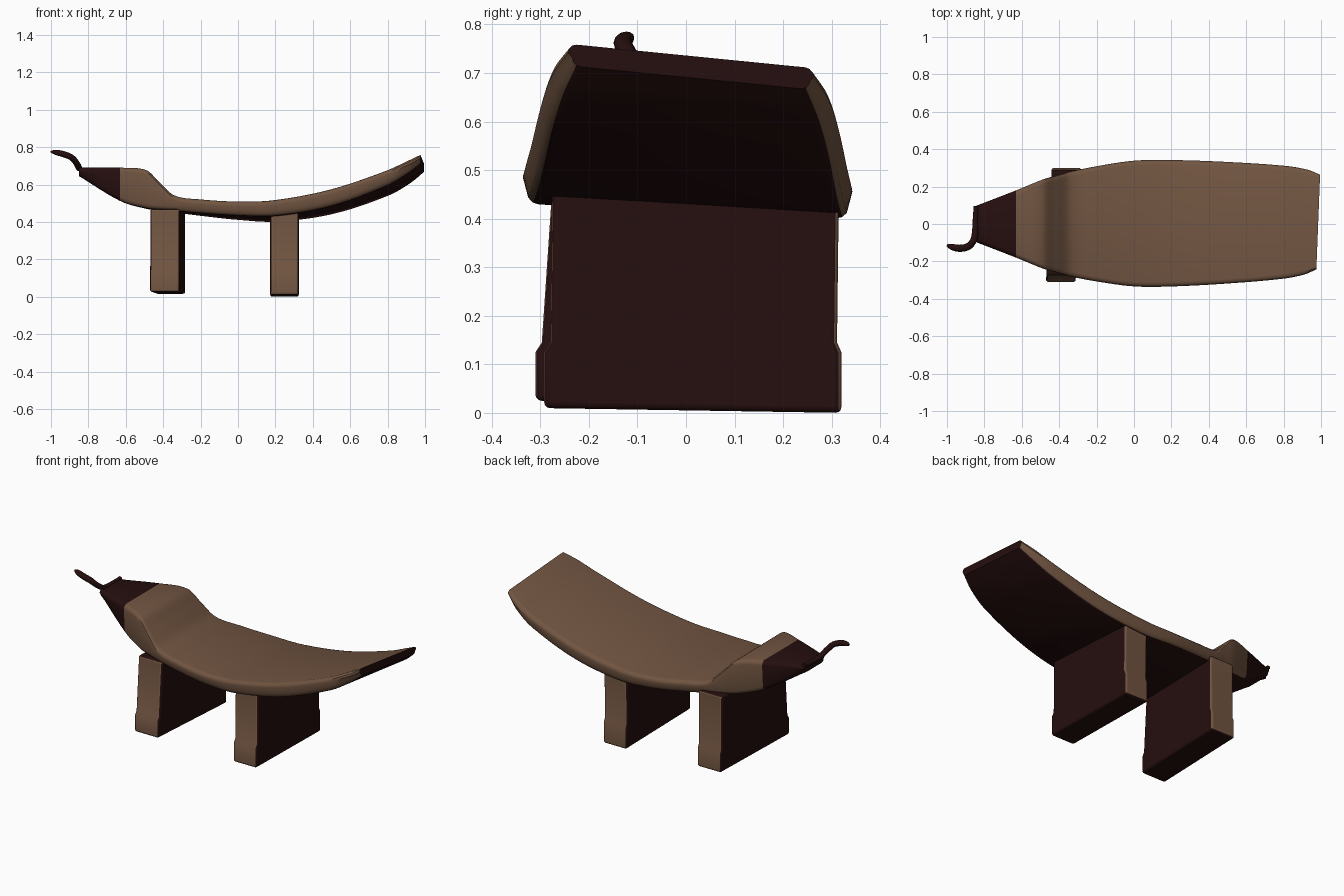
import bpy, bmesh, math
from mathutils import Vector

if "Cube" in bpy.data.objects:
    bpy.data.objects.remove(bpy.data.objects["Cube"])

def material(name, rgb):
    m = bpy.data.materials.new(name)
    m.diffuse_color = (*rgb, 1)
    m.use_nodes = True
    m.node_tree.nodes["Principled BSDF"].inputs["Base Color"].default_value = m.diffuse_color
    return m

BROWN = material("warm brown wood", (0.165, 0.09, 0.053))
DARK = material("dark maroon wood", (0.019, 0.0045, 0.0045))

def finish(name, bm, angle=35):
    bmesh.ops.recalc_face_normals(bm, faces=bm.faces)
    me = bpy.data.meshes.new(name)
    bm.to_mesh(me)
    bm.free()
    me.materials.append(BROWN)
    me.materials.append(DARK)
    ob = bpy.data.objects.new(name, me)
    bpy.context.collection.objects.link(ob)
    bpy.ops.object.select_all(action='DESELECT')
    ob.select_set(True)
    bpy.context.view_layer.objects.active = ob
    bpy.ops.object.shade_smooth_by_angle(angle=math.radians(angle))
    return ob

def smooth_rows(rows, n):
    """Hermite interpolation of rows, using their first value as parameter."""
    rows = [Vector(r) for r in rows]
    def slope(i):
        a, b = rows[max(i - 1, 0)], rows[min(i + 1, len(rows) - 1)]
        return (b - a) / (b[0] - a[0])
    out = []
    for i in range(len(rows) - 1):
        a, b = rows[i], rows[i + 1]
        d = b[0] - a[0]
        for k in range(n):
            t = k / n
            out.append(a * (2*t**3 - 3*t*t + 1) + slope(i) * d * (t**3 - 2*t*t + t)
                       + b * (3*t*t - 2*t**3) + slope(i + 1) * d * (t**3 - t*t))
    return out + [rows[-1]]

# Seat: lofted along x; rows are x, near top edge, far bottom edge, half width
stations = [(-0.85, .69, .645, .095), (-0.63, .69, .512, .18), (-0.49, .677, .47, .237),
            (-0.42, .612, .46, .258), (-0.34, .542, .45, .28), (-0.2, .521, .432, .308),
            (0, .51, .41, .336), (0.2, .518, .40, .338), (0.5, .575, .44, .325),
            (0.8, .675, .54, .302), (0.92, .73, .61, .28), (0.985, .76, .665, .253)]
bm = bmesh.new()
rings = []
for x, top, bot, hw in smooth_rows(stations, 6):
    twist = 0.1 * max(0, x + 0.6) / 1.6
    top, bot = top - twist * hw, bot + twist * hw
    r = min(0.025, 0.4 * (top - bot))
    ring = []
    for c, (sy, sz) in enumerate([(1, 1), (1, -1), (-1, -1), (-1, 1)]):
        for k in range(4):
            a = math.radians(90 - 90 * c - 30 * k)
            y = sy * (hw - r - (0.008 if sz < 0 else 0)) + r * math.cos(a)
            z = (top - r if sz > 0 else bot + r) + r * math.sin(a)
            ring.append(bm.verts.new((x + 0.04 * y * max(0, x), y + 0.008 * max(0, x + .3), z - twist * y)))
    rings.append(ring)
for a, b in zip(rings, rings[1:]):
    for j in range(16):
        k = (j + 1) % 16
        f = bm.faces.new((a[j], a[k], b[k], b[j]))
        head = f.calc_center_median().x < -0.63
        f.material_index = int(head or 6 <= j <= 8)
for ring in (rings[0], rings[-1]):
    bm.faces.new(ring).material_index = 1
finish("curved_seat", bm)

# Legs: slabs with a slightly wider foot, brown on the narrow ends
def leg(name, x0, x1, skew, lift, foot, top):
    bm = bmesh.new()
    rings = []
    for z, (ya, yb) in [(lift, foot), (0.125, foot), (0.145, (foot[0] + .013, foot[1] - .009)), (0.47, top)]:
        rings.append([bm.verts.new((x + skew * (y + .3), y, z - (0.016 * (y + .3) if z == lift else 0)))
                      for x, y in ((x0, ya), (x1, ya), (x1, yb), (x0, yb))])
    for a, b in zip(rings, rings[1:]):
        for j in range(4):
            k = (j + 1) % 4
            bm.faces.new((a[j], a[k], b[k], b[j])).material_index = j % 2
    for ring in (rings[0], rings[-1]):
        bm.faces.new(ring).material_index = 1
    ob = finish(name, bm)
    bev = ob.modifiers.new("soft edges", 'BEVEL')
    bev.width, bev.segments, bev.limit_method = 0.012, 3, 'ANGLE'
    bev.angle_limit = math.radians(50)

leg("head_end_leg", -0.47, -0.312, 0.05, 0.025, (-.31, .30), (-.275, .29))
leg("tail_end_leg", 0.172, 0.325, 0.0, 0.01, (-.292, .32), (-.275, .315))

# Curled tip: flattened tube lying on the head end and sweeping outwards
path = [(0, -.845, .095, .69, .012), (1, -.848, .03, .685, .014), (2, -.85, -.05, .687, .017),
        (3, -.862, -.095, .712, .018), (4, -.89, -.122, .745, .019),
        (5, -.935, -.13, .763, .019), (6, -.975, -.122, .772, .016), (7, -1.0, -.113, .775, .006)]
pts = smooth_rows(path, 4)
bm = bmesh.new()
rings = []
for i, p in enumerate(pts):
    c = Vector(p[1:4])
    t = (Vector(pts[min(i + 1, len(pts) - 1)][1:4]) - Vector(pts[max(i - 1, 0)][1:4])).normalized()
    side = t.cross(Vector((0, 0, 1))).normalized()
    up = side.cross(t)
    rings.append([bm.verts.new(c + p[4] * (math.cos(a) * side + 0.85 * math.sin(a) * up))
                  for a in (j * math.tau / 12 for j in range(12))])
for a, b in zip(rings, rings[1:]):
    for j in range(12):
        bm.faces.new((a[j], a[(j + 1) % 12], b[(j + 1) % 12], b[j]))
bm.faces.new(rings[0])
bm.faces.new(rings[-1])
for f in bm.faces:
    f.material_index = 1
finish("curled_tip", bm, 60)
